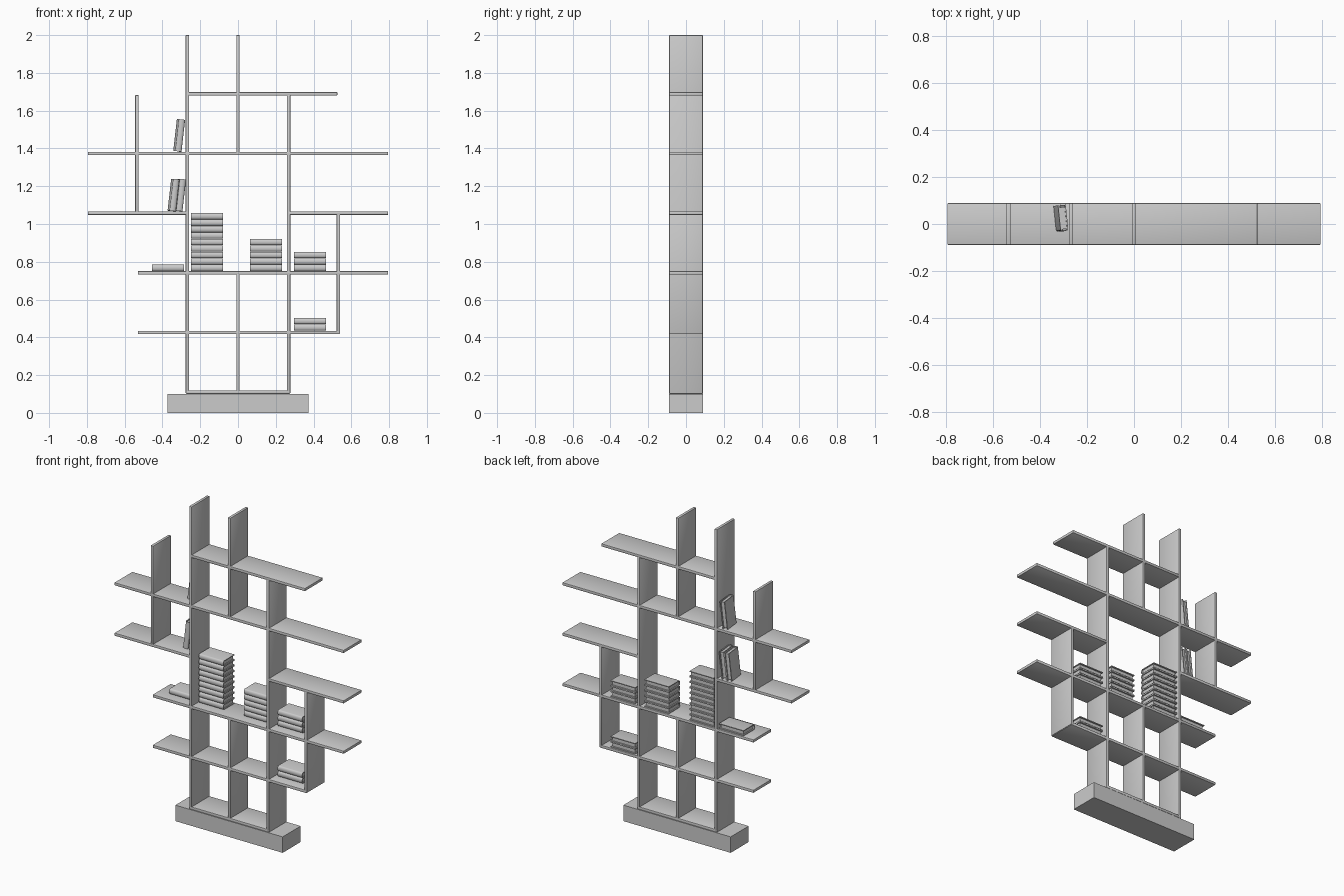
import bpy, bmesh, math
from mathutils import Matrix

if "Cube" in bpy.data.objects:
    bpy.data.objects.remove(bpy.data.objects["Cube"])

grey = bpy.data.materials.new("plain grey")
grey.diffuse_color = (0.6, 0.6, 0.6, 1)
grey.use_nodes = True
grey.node_tree.nodes["Principled BSDF"].inputs["Base Color"].default_value = grey.diffuse_color

DEPTH = 0.178      # depth of the whole unit
T = 0.018          # board thickness


def make_object(name, bm, smooth=False):
    bmesh.ops.recalc_face_normals(bm, faces=bm.faces)
    me = bpy.data.meshes.new(name)
    bm.to_mesh(me)
    bm.free()
    me.materials.append(grey)
    ob = bpy.data.objects.new(name, me)
    bpy.context.collection.objects.link(ob)
    if smooth:
        bpy.ops.object.select_all(action='DESELECT')
        ob.select_set(True)
        bpy.context.view_layer.objects.active = ob
        bpy.ops.object.shade_smooth_by_angle(angle=math.radians(35))
    return ob


def box(name, x0, x1, z0, z1, bevel=0.0):
    bm = bmesh.new()
    m = Matrix.Translation(((x0 + x1) / 2, 0, (z0 + z1) / 2)) @ \
        Matrix.Diagonal((x1 - x0, DEPTH, z1 - z0, 1))
    bmesh.ops.create_cube(bm, size=1, matrix=m)
    if bevel:
        bmesh.ops.bevel(bm, geom=bm.edges[:], offset=bevel, segments=2,
                        profile=0.5, affect='EDGES')
    return make_object(name, bm, bevel > 0)


# plinth
box("base", -0.372, 0.372, 0, 0.10)

# horizontal shelves: left end, right end, centre height
Z = [0.11 + 0.3158 * i for i in range(6)]
shelves = [(-0.276, 0.276, Z[0]), (-0.53, 0.537, Z[1]), (-0.53, 0.795, Z[2]),
           (-0.795, -0.268, Z[3]), (0.268, 0.795, Z[3]),
           (-0.795, 0.795, Z[4]), (-0.268, 0.526, Z[5])]
for x0, x1, z in shelves:
    box("shelf", x0, x1, z - T / 2, z + T / 2, 0.003)

# vertical uprights: position, bottom, top
uprights = [(-0.268, 0.102, 2.0), (0, Z[0], Z[2]), (0, Z[4], 2.0),
            (0.268, 0.102, Z[5]), (-0.535, Z[3], 1.682), (0.531, Z[1] - 0.006, 1.055)]
for x, z0, z1 in uprights:
    box("upright", x - T / 2, x + T / 2, z0, z1, 0.003)

# books: rounded spine cover wrapped round a recessed page block
BL, BD, BT = 0.17, 0.112, 0.0342
COVER = 0.005


def book(name, matrix):
    bm = bmesh.new()
    h, back, front = BT / 2 - 0.0004, BD / 2, -BD / 2 + 0.01

    def arc(rz, ry):
        return [(front - ry * math.cos(a), rz * math.sin(a))
                for a in [math.radians(-90 + 22.5 * i) for i in range(9)]]
    outer = [(back, -h)] + arc(h, 0.01) + [(back, h)]
    inner = [(back, -h + COVER)] + arc(h - COVER, 0.006) + [(back, h - COVER)]
    rings = []
    for x in (-BL / 2, BL / 2):
        rings.append([[bm.verts.new((x, y, z)) for y, z in loop] for loop in (outer, inner)])
    (o0, i0), (o1, i1) = rings
    for k in range(len(outer) - 1):
        bm.faces.new((o0[k], o0[k + 1], o1[k + 1], o1[k]))
        bm.faces.new((i0[k], i1[k], i1[k + 1], i0[k + 1]))
        bm.faces.new((o0[k], i0[k], i0[k + 1], o0[k + 1]))
        bm.faces.new((o1[k], o1[k + 1], i1[k + 1], i1[k]))
    for k in (0, -1):
        bm.faces.new((o0[k], o1[k], i1[k], i0[k]))
    # page block
    m = Matrix.Translation((0, 0.0, 0)) @ \
        Matrix.Diagonal((BL - 0.012, BD - 0.018, 2 * (h - COVER), 1))
    bmesh.ops.create_cube(bm, size=1, matrix=m)
    bmesh.ops.transform(bm, matrix=matrix, verts=bm.verts[:])
    make_object(name, bm, True)


BOOK_Y = 0.024
# lying stacks: centre x, shelf height, number of books
for x, z, n in [(-0.37, Z[2], 1), (-0.165, Z[2], 9), (0.148, Z[2], 5),
                (0.382, Z[2], 3), (0.382, Z[1], 2)]:
    for i in range(n):
        book("stacked_book", Matrix.Translation((x, BOOK_Y, z + T / 2 + BT * (i + 0.5))))

# leaning books against the tall upright
for x, z in [(-0.311, Z[4]), (-0.306, Z[3]), (-0.341, Z[3])]:
    book("leaning_book",
         Matrix.Translation((x, BOOK_Y, z + T / 2 + 0.0865)) @
         Matrix.Rotation(math.radians(6), 4, 'Z') @
         Matrix.Rotation(math.radians(90 + 6.5), 4, 'Y'))
